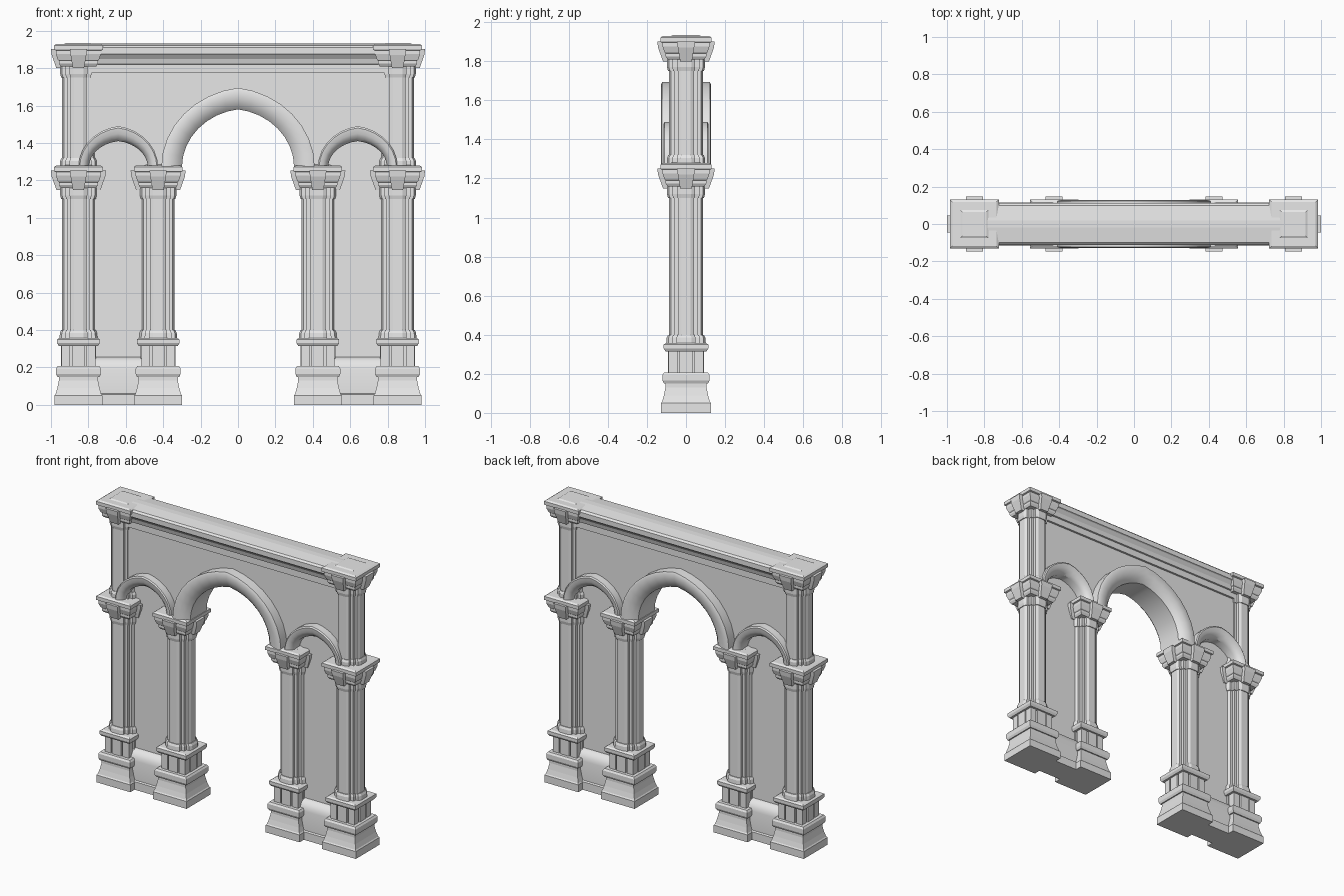
import bpy, bmesh
from math import pi, sin, cos

cube = bpy.data.objects.get("Cube")
if cube:
    bpy.data.objects.remove(cube, do_unlink=True)

stone = bpy.data.materials.new("grey_stone")
stone.use_nodes = True
GREY = (0.8, 0.8, 0.8, 1)
stone.diffuse_color = GREY
stone.node_tree.nodes["Principled BSDF"].inputs["Base Color"].default_value = GREY

OUTER, INNER = 0.853, 0.427      # column centres
SPRING = 1.27                    # height where the arches start


def loft(bm, rings):
    """Skin a list of equal-length rings and cap both ends."""
    vs = [[bm.verts.new(p) for p in r] for r in rings]
    n = len(vs[0])
    for a, b in zip(vs, vs[1:]):
        for i in range(n):
            j = (i + 1) % n
            bm.faces.new((a[i], a[j], b[j], b[i]))
    bm.faces.new(vs[0])
    bm.faces.new(vs[-1])


def finish(name, bm, smooth=False):
    bmesh.ops.recalc_face_normals(bm, faces=bm.faces)
    mesh = bpy.data.meshes.new(name)
    bm.to_mesh(mesh)
    bm.free()
    mesh.materials.append(stone)
    ob = bpy.data.objects.new(name, mesh)
    bpy.context.collection.objects.link(ob)
    if smooth:
        bpy.ops.object.select_all(action='DESELECT')
        ob.select_set(True)
        bpy.context.view_layer.objects.active = ob
        bpy.ops.object.shade_smooth_by_angle(angle=0.6)


def four_way(side):
    """Repeat the outline of one side around all four sides."""
    plan = list(side)
    for _ in range(3):
        side = [(-y, x) for x, y in side]
        plan += side
    return plan


SQUARE = four_way([(1, 1)])
# compound shaft: four chamfered lobes around a square core
SHAFT = four_way([(.062, -.042), (.078, -.042), (.087, -.024), (.087, .024),
                  (.078, .042), (.062, .042), (.062, .062)])
# grooved die of the pedestal
DIE = four_way([(.09, -.044), (.076, -.044), (.076, -.034), (.093, -.034),
                (.093, .034), (.076, .034), (.076, .044), (.09, .044), (.09, .09)])


def stack(bm, x, plan, levels):
    loft(bm, [[(x + px * s, py * s, z) for px, py in plan] for z, s in levels])


def pedestal(name, x):
    bm = bmesh.new()
    stack(bm, x, SQUARE, [(0, .128), (.05, .128), (.058, .122), (.09, .113), (.13, .105),
                          (.15, .105), (.15, .113), (.165, .12), (.195, .12), (.207, .112)])
    stack(bm, x, DIE, [(.2, 1), (.32, 1)])
    stack(bm, x, SQUARE, [(.315, .105), (.33, .114), (.35, .114), (.358, .102)])
    stack(bm, x, SHAFT, [(.35, 1.17), (.385, 1.14), (.4, 1.06)])
    finish(name, bm)


def shaft(name, x, z0, z1):
    bm = bmesh.new()
    stack(bm, x, SHAFT, [(z0, 1), (z1, 1)])
    finish(name, bm)


def capital(name, x, z):
    bm = bmesh.new()
    stack(bm, x, SHAFT, [(z, 1.06), (z + .02, 1.12), (z + .07, 1.12)])
    stack(bm, x, SQUARE, [(z + .06, .095), (z + .075, .104), (z + .09, .104), (z + .095, .11),
                          (z + .125, .12), (z + .145, .12), (z + .148, .13), (z + .172, .13),
                          (z + .18, .118), (z + .18, .075), (z + .185, .065)])
    # tapered tab on each side
    for a in range(4):
        c, s = cos(a * pi / 2), sin(a * pi / 2)
        rings = []
        for h, w, out in ((.05, .03, .118), (.12, .042, .143), (.152, .046, .147)):
            tab = [(.05, -w), (out, -w), (out, w), (.05, w)]
            rings.append([(x + c * u - s * v, s * u + c * v, z + h) for u, v in tab])
        loft(bm, rings)
    finish(name, bm)


for side, sx in (("left", 1), ("right", -1)):
    for place, px in (("outer", OUTER), ("inner", INNER)):
        x = px * sx
        pedestal(f"{side}_{place}_pedestal", x)
        shaft(f"{side}_{place}_shaft", x, .38, 1.12)
        capital(f"{side}_{place}_capital", x, 1.1)
    x = OUTER * sx
    bm = bmesh.new()
    stack(bm, x, SHAFT, [(1.27, 1.12), (1.305, 1.12), (1.32, 1.04)])
    finish(f"{side}_upper_collar", bm)
    shaft(f"{side}_upper_shaft", x, 1.3, 1.77)
    capital(f"{side}_upper_capital", x, 1.75)


def arc(cx, half, rise, steps):
    """Slightly pointed arch line from left to right."""
    pts = []
    for i in range(steps + 1):
        t = pi * i / steps
        u = min(t, pi - t)
        pts.append((cx - half * cos(t), SPRING + rise * (.82 * sin(u) + .18 * u / (pi / 2))))
    return pts


def arch(name, cx, outer, inner, depth, steps):
    # moulded band: full depth outside, splayed towards the opening
    front = [(0, .05), (0, depth - .006), (.12, depth), (.5, depth - .004),
             (.8, depth - .018), (1, depth - .04)]
    section = front + [(k, -y) for k, y in reversed(front)]
    bm = bmesh.new()
    rings = []
    for (ox, oz), (ix, iz) in zip(arc(cx, *outer, steps), arc(cx, *inner, steps)):
        rings.append([(ox + (ix - ox) * k, y, oz + (iz - oz) * k) for k, y in section])
    loft(bm, rings)
    finish(name, bm, smooth=True)


MID = (OUTER + INNER) / 2
MAIN_IN, SIDE_IN = (.30, .31), (.158, .14)
arch("main_arch", 0, (.41, .425), MAIN_IN, .128, 16)
for side, sx in (("left", 1), ("right", -1)):
    arch(f"{side}_side_arch", MID * sx, (.213, .22), SIDE_IN, .115, 14)


def slab(name, outline, half):
    bm = bmesh.new()
    loft(bm, [[(x, y, z) for x, z in outline] for y in (-half, half)])
    finish(name, bm)


# upper wall pierced by the three arches
bottom = SPRING - .03
edge = [(-OUTER, bottom)]
for cx, size, steps in ((-MID, SIDE_IN, 14), (0, MAIN_IN, 16), (MID, SIDE_IN, 14)):
    line = arc(cx, size[0] + .01, size[1] + .01, steps)
    edge += [(line[0][0], bottom)] + line + [(line[-1][0], bottom)]
edge += [(OUTER, bottom), (OUTER, 1.8), (-OUTER, 1.8)]
slab("upper_wall", edge, .056)

# thin blind panels in the side bays
for side, sx in (("left", 1), ("right", -1)):
    a, b = INNER * sx, OUTER * sx
    slab(f"{side}_bay_panel", [(a, 0), (b, 0), (b, 1.45), (a, 1.45)], .022)


def moulding(name, half_profile, x0, x1, smooth=False):
    ring = half_profile + [(-y, z) for y, z in reversed(half_profile)]
    bm = bmesh.new()
    loft(bm, [[(x, y, z) for y, z in ring] for x in (x0, x1)])
    finish(name, bm, smooth)


SILL = [(.082, 0), (.082, .055), (.07, .06), (.07, .19), (.064, .215), (.05, .238), (.022, .256)]
for side, sx in (("left", 1), ("right", -1)):
    moulding(f"{side}_bay_sill", SILL, INNER * sx, OUTER * sx, True)

CORNICE = [(.07, 1.775), (.07, 1.82), (.08, 1.822), (.088, 1.85), (.104, 1.872),
           (.112, 1.876), (.112, 1.91), (.1, 1.922), (.02, 1.932)]
moulding("cornice", CORNICE, -OUTER, OUTER)
